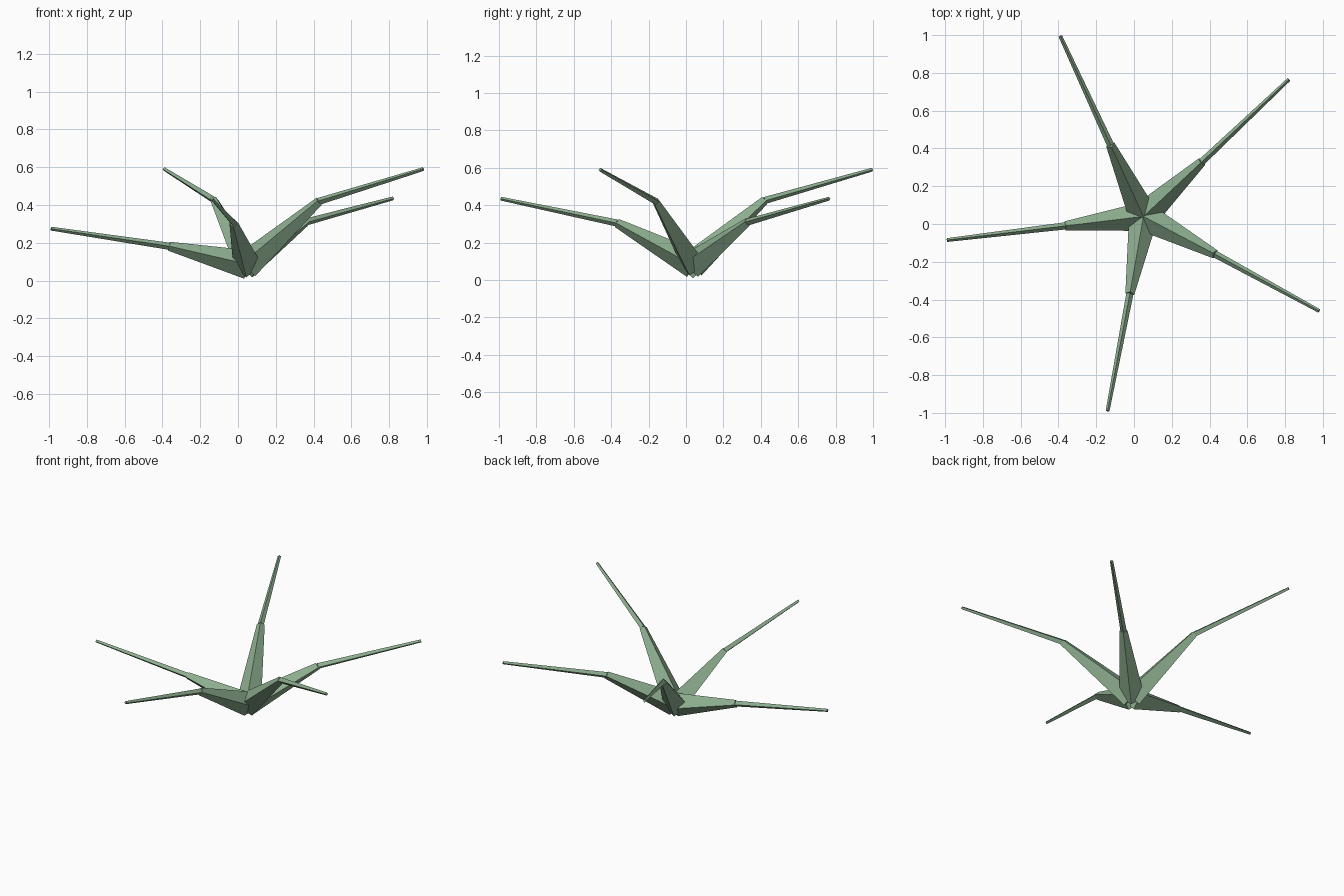
import bpy
import bmesh
from mathutils import Vector

if "Cube" in bpy.data.objects:
    bpy.data.objects.remove(bpy.data.objects["Cube"])

green = bpy.data.materials.new("leaf_green")
green.diffuse_color = (0.27, 0.43, 0.28, 1)
green.use_nodes = True
green.node_tree.nodes["Principled BSDF"].inputs["Base Color"].default_value = green.diffuse_color


def blade(name, start, end, r1, r2):
    """Four-sided tapered blade with a ridge along the top."""
    start, end = Vector(start), Vector(end)
    d = (end - start).normalized()
    side = d.cross(Vector((0, 0, 1))).normalized()
    up = side.cross(d)
    bm = bmesh.new()
    rings = []
    for p, r in ((start, r1), (end, r2)):
        rings.append([bm.verts.new(p + v * r) for v in (up, side, -up, -side)])
    a, b = rings
    for i in range(4):
        j = (i + 1) % 4
        bm.faces.new((a[i], a[j], b[j], b[i]))
    bm.faces.new(a)
    bm.faces.new(b)
    bmesh.ops.recalc_face_normals(bm, faces=bm.faces)
    mesh = bpy.data.meshes.new(name)
    bm.to_mesh(mesh)
    bm.free()
    mesh.materials.append(green)
    bpy.context.collection.objects.link(bpy.data.objects.new(name, mesh))


# Five bent leaves: knee and tip of each
crown = (0.05, 0.04, 0.085)
leaves = [
    ((0.43, -0.16, 0.42), (0.98, -0.46, 0.59)),
    ((0.36, 0.33, 0.31), (0.82, 0.765, 0.435)),
    ((-0.125, 0.42, 0.425), (-0.39, 0.995, 0.59)),
    ((-0.365, -0.01, 0.182), (-0.99, -0.085, 0.275)),
    ((-0.022, -0.37, 0.305), (-0.14, -0.99, 0.435)),
]
for n, (knee, tip) in enumerate(leaves, 1):
    blade(f"leaf_base_{n}", crown, knee, 0.077, 0.024)
    blade(f"leaf_tip_{n}", knee, tip, 0.019, 0.010)
